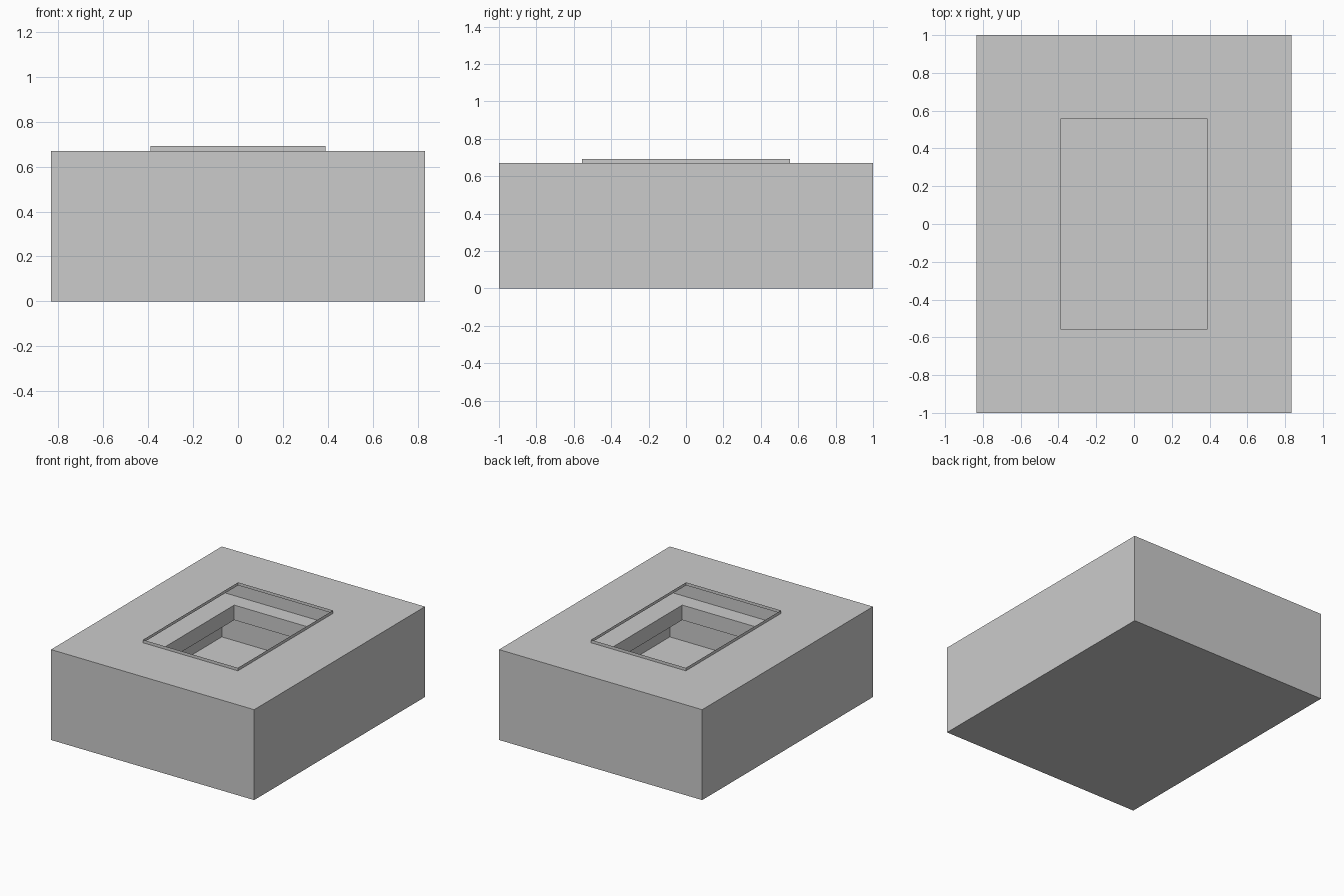
import bpy, bmesh

if "Cube" in bpy.data.objects:
    bpy.data.objects.remove(bpy.data.objects["Cube"])

HX, HY = 0.833, 1.0        # outer half width and half depth
TOP, LIP = 0.67, 0.692     # top plate height and lip height
OX, OY = 0.389, 0.557      # half size of the top opening
LX, LY = 0.645, 0.877      # half size of the ledge opening


def stacked_loops(name, loops, cap_first=False):
    """Bridge rectangular loops (half x, half y, z) into flat-sided sheets."""
    bm = bmesh.new()
    rings = []
    for hx, hy, z in loops:
        rings.append([bm.verts.new((sx * hx, sy * hy, z))
                      for sx, sy in ((-1, -1), (1, -1), (1, 1), (-1, 1))])
    for lower, upper in zip(rings, rings[1:]):
        for i in range(4):
            j = (i + 1) % 4
            bm.faces.new((lower[i], lower[j], upper[j], upper[i]))
    if cap_first:
        bm.faces.new(rings[0][::-1])
    mesh = bpy.data.meshes.new(name)
    bm.to_mesh(mesh)
    bm.free()
    obj = bpy.data.objects.new(name, mesh)
    bpy.context.collection.objects.link(obj)
    return obj


# Hollow thin box: floor, outer walls, top plate with opening, raised lip
stacked_loops("hollow_box", [
    (HX, HY, 0), (HX, HY, TOP), (OX, OY, TOP), (OX, OY, LIP)], cap_first=True)

# Inner ledge ring running round the inside of the walls
stacked_loops("inner_ledge", [
    (HX, HY, 0.222), (LX, LY, 0.222), (LX, LY, 0.333), (HX, HY, 0.333)][::-1])
